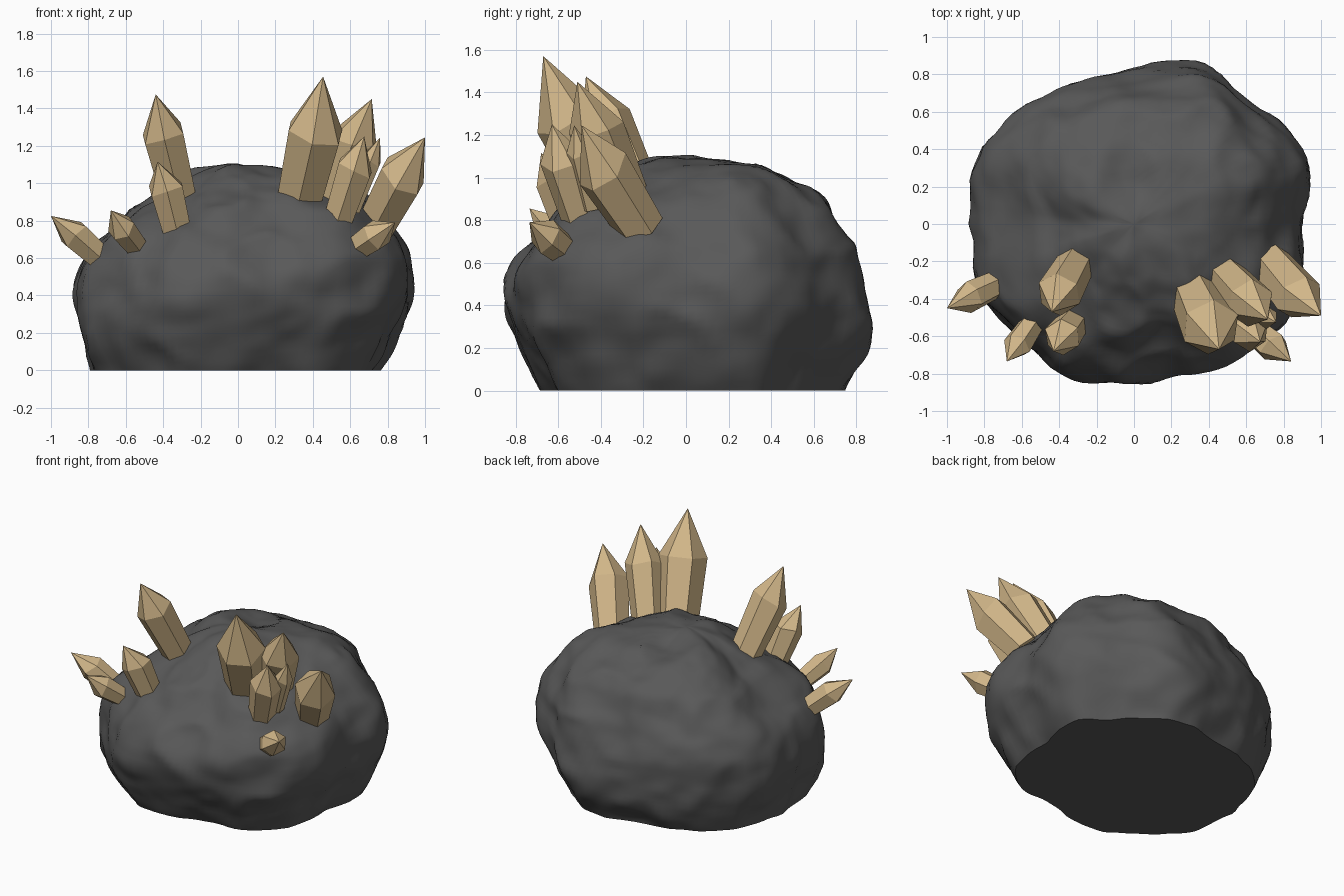
import bpy, bmesh, math, random
from mathutils import Vector, noise

if "Cube" in bpy.data.objects:
    bpy.data.objects.remove(bpy.data.objects["Cube"])

random.seed(4)


def material(name, colour):
    m = bpy.data.materials.new(name)
    m.diffuse_color = (*colour, 1)
    m.use_nodes = True
    m.node_tree.nodes["Principled BSDF"].inputs["Base Color"].default_value = m.diffuse_color
    return m


def make_object(name, bm, mat, smooth):
    bmesh.ops.recalc_face_normals(bm, faces=bm.faces)
    me = bpy.data.meshes.new(name)
    bm.to_mesh(me)
    bm.free()
    me.materials.append(mat)
    for p in me.polygons:
        p.use_smooth = smooth
    ob = bpy.data.objects.new(name, me)
    bpy.context.collection.objects.link(ob)
    return ob


def spline(a, b, c, d, t):
    return b + 0.5 * t * (c - a + t * (2 * a - 5 * b + 4 * c - d + t * (3 * (b - c) + d - a)))


# Rock: plan outline (radius every 22.5 degrees) and side profiles every 45 degrees
OUTLINE = [.91, .98, .90, .92, .85, .83, .87, .92, .89, .91, .86, .89, .85, .85, .94, .95]
LEVELS = [0, .2, .4, .6, .75, .9, 1.0, 1.07, 1.11]
PROFILES = [[.74, .85, .92, .89, .80, .68, .52, .32, 0],   # right
            [.75, .86, .89, .87, .83, .74, .61, .42, 0],   # back right
            [.74, .86, .85, .78, .73, .66, .48, .27, 0],   # back
            [.73, .82, .86, .84, .78, .64, .45, .28, 0],   # back left
            [.79, .86, .89, .82, .66, .44, .29, .16, 0],   # left
            [.74, .83, .86, .82, .71, .46, .32, .17, 0],   # front left
            [.67, .80, .87, .82, .69, .55, .42, .25, 0],   # front
            [.76, .88, .94, .92, .84, .72, .55, .36, 0]]   # front right


def outline(a):
    f = a / (2 * math.pi) * 16
    i = int(f)
    return spline(*(OUTLINE[(i + k) % 16] for k in (-1, 0, 1, 2)), f - i)


def sample(values, s):
    i = min(int(s), len(values) - 2)
    n = len(values) - 1
    return spline(*(values[max(0, min(n, i + k))] for k in (-1, 0, 1, 2)), s - i)


def profile(a, s):
    f = a / (2 * math.pi) * 8
    i = int(f)
    t = (1 - math.cos((f - i) * math.pi)) / 2
    p, q = PROFILES[i % 8], PROFILES[(i + 1) % 8]
    return sample(p, s) / max(p) * (1 - t) + sample(q, s) / max(q) * t


def roughen(p):
    # broad dents, ridges and small chips
    n = 0.04 * noise.noise(p * 2.6 + Vector((3, 1, 7)))
    n += 0.05 * (0.28 - abs(noise.noise(p * 3.2 + Vector((9, 2, 4)))))
    n += 0.018 * noise.noise(p * 6.5) + 0.004 * noise.noise(p * 15)
    d = (p - Vector((0, 0, 0.4))).normalized()
    d.z *= min(1, p.z / 0.3)
    return p + d * (n - 0.008)


N, RINGS = 120, 56
bm = bmesh.new()
rings = []
for j in range(RINGS):
    s = j / RINGS * (len(LEVELS) - 1)
    ring = []
    for i in range(N):
        a = 2 * math.pi * i / N
        r = outline(a) * profile(a, s)
        ring.append(bm.verts.new(roughen(Vector((r * math.cos(a), r * math.sin(a), sample(LEVELS, s))))))
    rings.append(ring)
for lo, hi in zip(rings, rings[1:]):
    for i in range(N):
        k = (i + 1) % N
        bm.faces.new((lo[i], lo[k], hi[k], hi[i]))
peak = bm.verts.new(roughen(Vector((0, 0, LEVELS[-1]))))
for i in range(N):
    bm.faces.new((rings[-1][i], rings[-1][(i + 1) % N], peak))
bm.faces.new(rings[0][::-1])
rock = make_object("rock", bm, material("dark_stone", (.1, .1, .1)), True)
bpy.context.view_layer.objects.active = rock
rock.select_set(True)
bpy.ops.object.shade_smooth_by_angle(angle=math.radians(50))

# Crystals: six-sided prisms flaring to a shoulder, then a pointed tip
TAN = material("tan_crystal", (.64, .47, .25))


def crystal(name, base, shoulder, tip, r):
    base, shoulder, tip = Vector(base), Vector(shoulder), Vector(tip)
    axis = (shoulder - base).normalized()
    front = Vector((0, -1, 0))
    u = (front - axis * front.dot(axis)).normalized()
    v = axis.cross(u)
    bm = bmesh.new()
    low, high = [], []
    for i in range(6):
        a = math.pi / 3 * i
        d = u * math.cos(a) + v * math.sin(a)
        low.append(bm.verts.new(base + d * r * 0.85))
        high.append(bm.verts.new(shoulder + d * r + axis * r * random.uniform(-.2, .2)))
    top = bm.verts.new(tip)
    for i in range(6):
        k = (i + 1) % 6
        bm.faces.new((low[i], low[k], high[k], high[i]))
        bm.faces.new((high[i], high[k], top))
    bm.faces.new(low[::-1])
    make_object(name, bm, TAN, False)


# right-hand cluster
crystal("crystal_right_tall", (.33, -.38, .92), (.415, -.56, 1.29), (.455, -.67, 1.57), .16)
crystal("crystal_right_middle", (.49, -.28, .90), (.62, -.42, 1.23), (.715, -.51, 1.45), .13)
crystal("crystal_right_outer", (.73, -.21, .76), (.88, -.39, 1.04), (1.0, -.49, 1.245), .135)
crystal("crystal_right_front", (.54, -.50, .82), (.625, -.58, 1.08), (.675, -.63, 1.25), .105)
crystal("crystal_right_sliver", (.61, -.44, .86), (.71, -.50, 1.12), (.76, -.525, 1.245), .06)
crystal("crystal_right_low", (.63, -.56, .65), (.74, -.655, .725), (.84, -.735, .79), .085)
# left-hand cluster
crystal("crystal_left_tall", (-.31, -.21, .90), (-.40, -.37, 1.26), (-.44, -.47, 1.475), .122)
crystal("crystal_left_front", (-.32, -.52, .72), (-.385, -.605, .98), (-.43, -.68, 1.115), .1)
crystal("crystal_left_small", (-.55, -.54, .67), (-.625, -.65, .765), (-.68, -.735, .855), .078)
crystal("crystal_left_outer", (-.71, -.31, .58), (-.88, -.39, .73), (-1.0, -.45, .825), .085)
